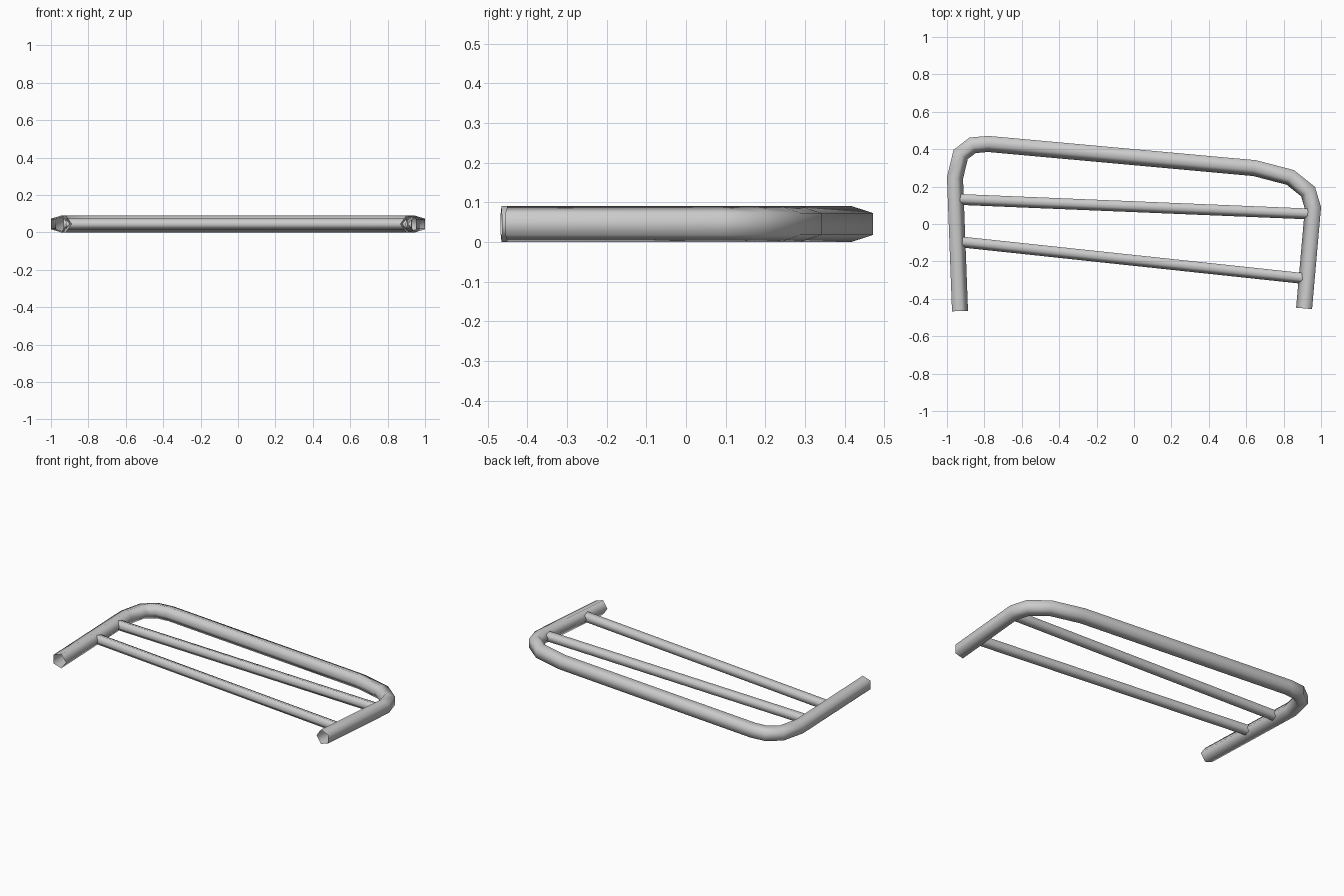
import bpy, math
from mathutils import Vector

if "Cube" in bpy.data.objects:
    bpy.data.objects.remove(bpy.data.objects["Cube"])

ZC = 0.045  # height of every tube's centre line


def tube(name, path, r):
    """Open five-sided tube; path runs along its flat outer side, ridge points inward."""
    pts = [Vector(p) for p in path]
    dirs = [(b - a).normalized() for a, b in zip(pts, pts[1:])]
    verts, faces = [], []
    for i, p in enumerate(pts):
        d0, d1 = dirs[max(i - 1, 0)], dirs[min(i, len(dirs) - 1)]
        n0, n1 = Vector((d0.y, -d0.x)), Vector((d1.y, -d1.x))
        m = (n0 + n1) / (1 + n0.dot(n1))  # mitred inward normal
        for k in range(5):
            a = math.radians(36 + 72 * k)
            q = p + m * r * (math.cos(math.radians(36)) - math.cos(a))
            verts.append((q.x, q.y, ZC + r * math.sin(a)))
    for i in range(len(pts) - 1):
        for k in range(5):
            j = (k + 1) % 5
            faces.append((i * 5 + k, i * 5 + j, i * 5 + 5 + j, i * 5 + 5 + k))
    me = bpy.data.meshes.new(name)
    me.from_pydata(verts, [], faces)
    me.polygons.foreach_set("use_smooth", [True] * len(faces))
    ob = bpy.data.objects.new(name, me)
    bpy.context.collection.objects.link(ob)
    return ob


# Bent outer frame, left foot round to right foot
tube("outer_frame", [(-0.973, -0.467), (-1.0, 0.25), (-0.965, 0.396), (-0.88, 0.462),
                     (-0.78, 0.471), (0.652, 0.341), (0.856, 0.288), (0.968, 0.198),
                     (1.0, 0.09), (0.952, -0.455)], 0.0473)

# Two thinner cross bars
tube("upper_cross_bar", [(-0.93, 0.16), (0.93, 0.083)], 0.032)
tube("lower_cross_bar", [(-0.915, -0.068), (0.905, -0.262)], 0.032)
